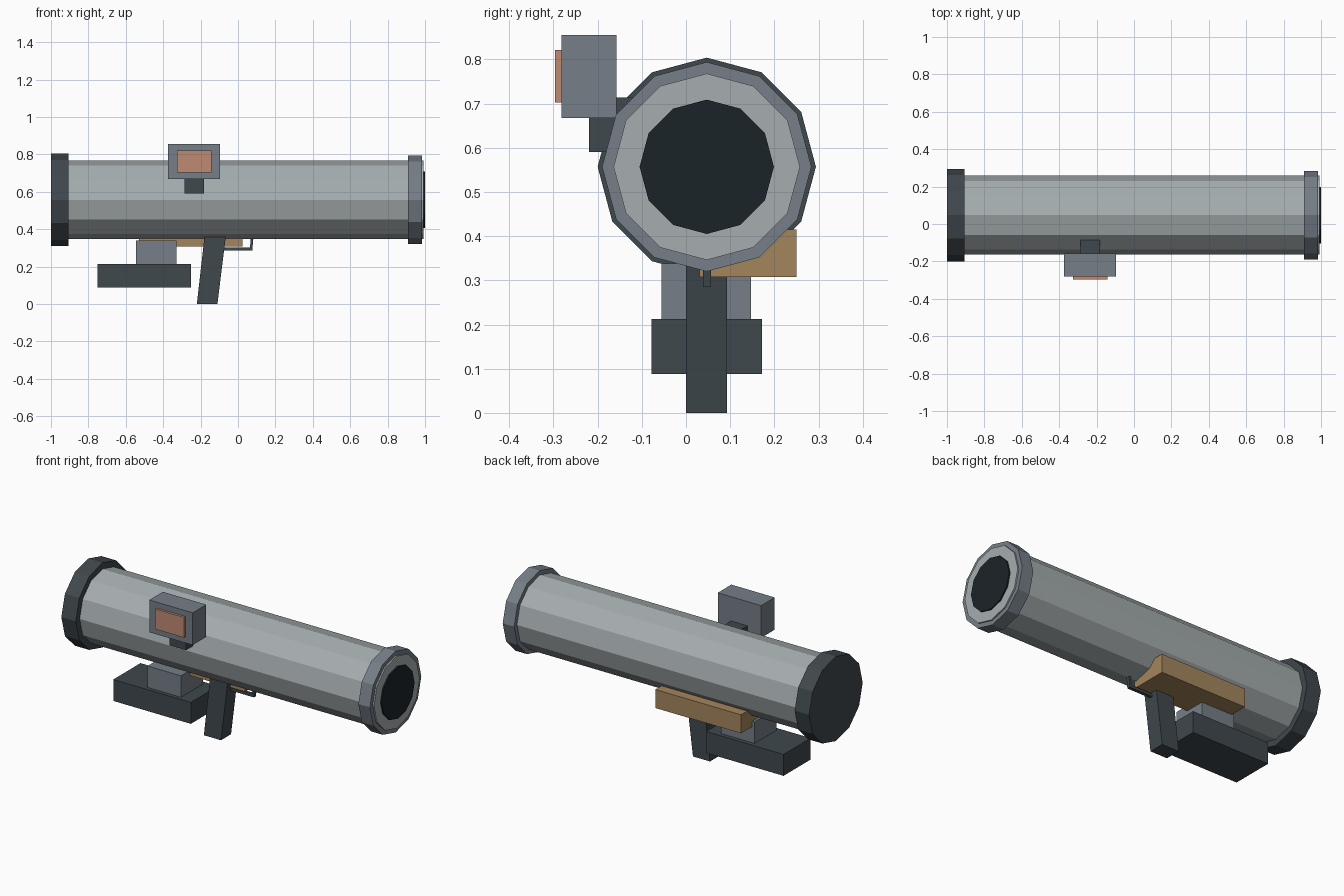
import bpy, bmesh
from math import pi
from mathutils import Matrix, Vector

if "Cube" in bpy.data.objects:
    bpy.data.objects.remove(bpy.data.objects["Cube"])

AXIS_Y, AXIS_Z = 0.047, 0.557


def material(name, rgb):
    m = bpy.data.materials.new(name)
    m.diffuse_color = (*rgb, 1)
    m.use_nodes = True
    m.node_tree.nodes["Principled BSDF"].inputs["Base Color"].default_value = m.diffuse_color
    return m


LIGHT = material("light_grey", (0.38, 0.42, 0.43))
MID = material("mid_grey", (0.18, 0.21, 0.245))
DARK = material("dark_grey", (0.05, 0.065, 0.075))
BLACK = material("black", (0.011, 0.017, 0.021))
TAN = material("tan", (0.37, 0.235, 0.107))
COPPER = material("copper", (0.52, 0.255, 0.17))


def finish(name, bm, mat):
    bmesh.ops.recalc_face_normals(bm, faces=bm.faces)
    me = bpy.data.meshes.new(name)
    bm.to_mesh(me)
    bm.free()
    me.materials.append(mat)
    ob = bpy.data.objects.new(name, me)
    bpy.context.collection.objects.link(ob)


def box(name, x, y, z, mat):
    bm = bmesh.new()
    bmesh.ops.create_cube(bm, size=1)
    for v in bm.verts:
        v.co = [r[0] + (c + 0.5) * (r[1] - r[0]) for c, r in zip(v.co, (x, y, z))]
    finish(name, bm, mat)


def barrel(name, x0, x1, radius, mat):
    """Twelve-sided cylinder along x on the launch axis."""
    bm = bmesh.new()
    place = Matrix.Translation(((x0 + x1) / 2, AXIS_Y, AXIS_Z)) @ Matrix.Rotation(pi / 2, 4, 'Y')
    bmesh.ops.create_cone(bm, cap_ends=True, segments=12, radius1=radius,
                          radius2=radius, depth=x1 - x0, matrix=place)
    finish(name, bm, mat)


def side_profile(name, points, y0, y1, mat):
    """Outline in x, z extruded along y."""
    bm = bmesh.new()
    face = bm.faces.new([bm.verts.new((x, y0, z)) for x, z in points])
    ext = bmesh.ops.extrude_face_region(bm, geom=[face])
    verts = [g for g in ext["geom"] if isinstance(g, bmesh.types.BMVert)]
    bmesh.ops.translate(bm, verts=verts, vec=Vector((0, y1 - y0, 0)))
    finish(name, bm, mat)


# Tube with end collars and bore
barrel("main_tube", -0.95, 0.992, 0.211, LIGHT)
barrel("rear_cap", -1.0, -0.907, 0.247, DARK)
barrel("front_collar", 0.91, 0.984, 0.237, MID)
barrel("bore_disc", 0.95, 1.0, 0.152, BLACK)

# Sight on the front side
box("sight_mount", (-0.287, -0.181), (-0.22, -0.08), (0.59, 0.714), DARK)
box("sight_body", (-0.375, -0.095), (-0.282, -0.157), (0.667, 0.855), MID)
box("sight_lens", (-0.327, -0.142), (-0.296, -0.27), (0.703, 0.821), COPPER)

# Hand rest, shoulder support
box("hand_rest", (-0.53, 0.023), (0.03, 0.25), (0.307, 0.415), TAN)
box("support_block", (-0.545, -0.33), (-0.055, 0.147), (0.2, 0.338), MID)
box("shoulder_pad", (-0.75, -0.25), (-0.078, 0.172), (0.088, 0.213), DARK)

# Raked grip and trigger guard
side_profile("grip", [(-0.22, 0), (-0.11, 0), (-0.064, 0.37), (-0.178, 0.37)], 0, 0.093, DARK)
side_profile("trigger_guard", [(-0.1, 0.285), (0.076, 0.285), (0.083, 0.36), (0.069, 0.36),
                               (0.064, 0.301), (-0.1, 0.301)], 0.038, 0.057, DARK)
